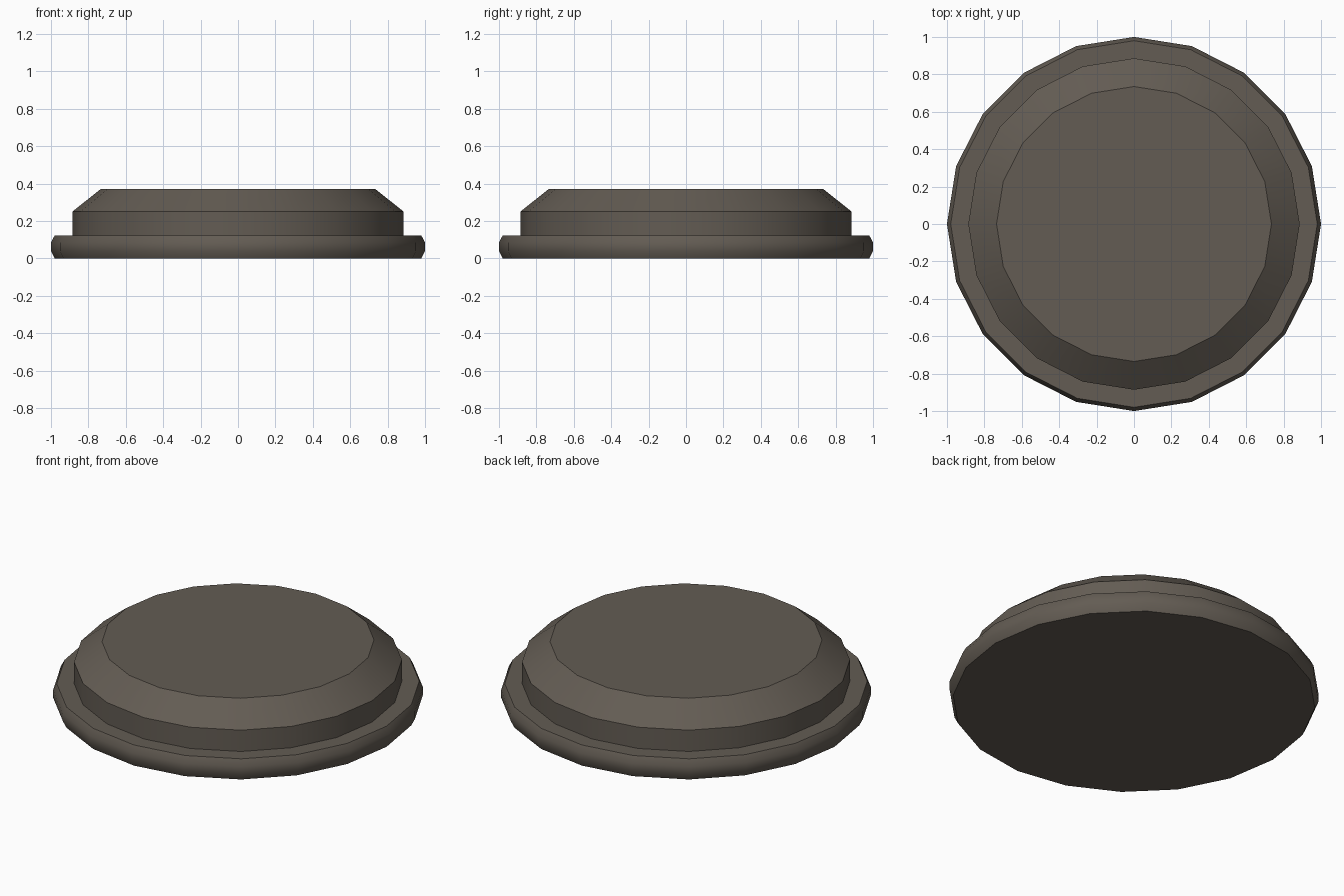
import bpy, bmesh, math

if "Cube" in bpy.data.objects:
    bpy.data.objects.remove(bpy.data.objects["Cube"])

SIDES = 20
stone = bpy.data.materials.new("dark_warm_grey")
stone.diffuse_color = (0.125, 0.107, 0.087, 1)
stone.use_nodes = True
stone.node_tree.nodes["Principled BSDF"].inputs["Base Color"].default_value = stone.diffuse_color

# profile of the round plinth: (radius, height)
profile = [(0.98, 0), (1.0, 0.04), (1.0, 0.085), (0.98, 0.123),  # rounded rim
           (0.886, 0.123), (0.886, 0.25),                       # upright step
           (0.735, 0.37)]                                       # sloped shoulder

bm = bmesh.new()
rings = []
for r, z in profile:
    rings.append([bm.verts.new((r * math.cos(2 * math.pi * i / SIDES),
                                r * math.sin(2 * math.pi * i / SIDES), z))
                  for i in range(SIDES)])
for a, b in zip(rings, rings[1:]):
    for i in range(SIDES):
        j = (i + 1) % SIDES
        bm.faces.new((a[i], a[j], b[j], b[i]))
# flat bottom and top
bm.faces.new(rings[0][::-1])
bm.faces.new(rings[-1])
bmesh.ops.recalc_face_normals(bm, faces=bm.faces)

mesh = bpy.data.meshes.new("round_plinth")
bm.to_mesh(mesh)
bm.free()
mesh.materials.append(stone)
mesh.shade_smooth()
mesh.set_sharp_from_angle(angle=math.radians(30))
obj = bpy.data.objects.new("round_plinth", mesh)
bpy.context.collection.objects.link(obj)
